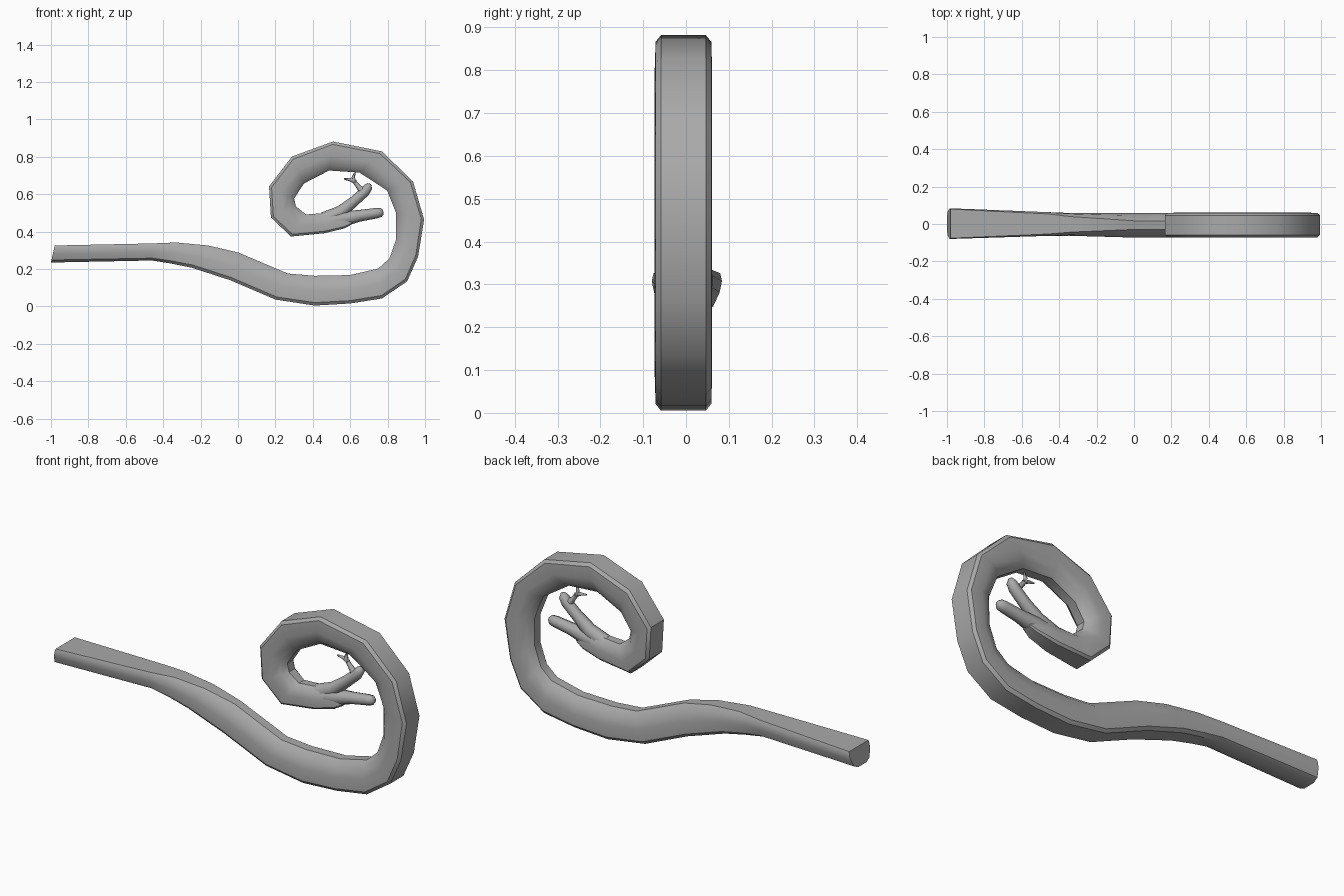
import bpy
import bmesh
import math
from mathutils import Vector

# Remove the default cube
default_cube = bpy.data.objects.get("Cube")
if default_cube:
    bpy.data.objects.remove(default_cube, do_unlink=True)

# Single flat colour
GREY = (0.4, 0.4, 0.4, 1.0)
material = bpy.data.materials.new("plain_grey")
material.use_nodes = True
material.diffuse_color = GREY
shader = next(n for n in material.node_tree.nodes if n.type == 'BSDF_PRINCIPLED')
shader.inputs["Base Color"].default_value = GREY


def loft(name, rings, smooth_angle):
    """Skin a list of equal-sized closed rings and cap both ends."""
    bm = bmesh.new()
    loops = [[bm.verts.new(point) for point in ring] for ring in rings]
    for lower, upper in zip(loops, loops[1:]):
        for i in range(len(lower)):
            j = (i + 1) % len(lower)
            bm.faces.new((lower[i], lower[j], upper[j], upper[i]))
    bm.faces.new(loops[0])
    bm.faces.new(loops[-1])
    bmesh.ops.recalc_face_normals(bm, faces=bm.faces)
    mesh = bpy.data.meshes.new(name)
    bm.to_mesh(mesh)
    bm.free()
    mesh.materials.append(material)
    obj = bpy.data.objects.new(name, mesh)
    bpy.context.collection.objects.link(obj)
    bpy.ops.object.select_all(action='DESELECT')
    obj.select_set(True)
    bpy.context.view_layer.objects.active = obj
    bpy.ops.object.shade_smooth_by_angle(angle=math.radians(smooth_angle))
    return obj


# Half sections from outer edge to inner edge: (depth fraction, width fraction)
COIL_SECTION = [(0, .78), (.1, .97), (.5, 1), (.82, .78), (1, .35)]
END_SECTION = [(0, .4), (.15, .75), (.5, .93), (.8, 1), (1, .95)]


def stem_ring(outer, inner, half_width, centre_y, blend):
    """Ring between an outer and an inner edge point in the xz plane."""
    half = []
    for end, coil in zip(END_SECTION, COIL_SECTION):
        depth = end[0] + (coil[0] - end[0]) * blend
        width = end[1] + (coil[1] - end[1]) * blend
        half.append((depth, width * half_width))
    full = half + [(depth, -width) for depth, width in reversed(half)]
    ring = []
    for depth, y in full:
        x = outer[0] + (inner[0] - outer[0]) * depth
        z = outer[1] + (inner[1] - outer[1]) * depth
        ring.append(Vector((x, y + centre_y, z)))
    return ring


# Main stem: outer x, outer z, inner x, inner z, half width
STEM = [
    (-1, .235, -.98, .326, .082),
    (-.46, .246, -.46, .337, .067),
    (-.36, .23, -.33, .342, .063),
    (-.25, .208, -.16, .326, .064),
    (-.04, .14, 0, .289, .066),
    (.2, .037, .267, .176, .066),
    (.41, .005, .41, .164, .067),
    (.6, .016, .6, .168, .067),
    (.77, .043, .75, .203, .067),
    (.904, .134, .81, .257, .067),
    (.963, .267, .845, .358, .067),
    (.995, .465, .845, .5, .067),
    (.936, .668, .797, .62, .067),
    (.77, .829, .65, .716, .067),
    (.508, .882, .487, .727, .067),
    (.289, .802, .353, .658, .067),
    (.166, .642, .3, .577, .067),
    (.176, .476, .31, .535, .067),
    (.283, .374, .364, .492, .062),
    (.465, .392, .47, .5, .05),
    (.57, .418, .56, .51, .038),
    (.61, .44, .6, .5, .026),
]
stem_rings = []
for index, (ox, oz, ix, iz, half_width) in enumerate(STEM):
    blend = min(1, index / 4)
    centre_y = .002 - .008 * blend
    stem_rings.append(stem_ring((ox, oz), (ix, iz), half_width, centre_y, blend))
loft("curled_stem", stem_rings, 35)


def round_branch(name, path, sides=8):
    """Round tapered tube along (x, z, radius) points."""
    points = [Vector((x, -.006, z)) for x, z, radius in path]
    depth_axis = Vector((0, 1, 0))
    rings = []
    for i, point in enumerate(points):
        before, after = points[max(i - 1, 0)], points[min(i + 1, len(points) - 1)]
        side = (after - before).normalized().cross(depth_axis)
        ring = []
        for k in range(sides):
            angle = math.tau * k / sides
            offset = side * math.cos(angle) + depth_axis * math.sin(angle)
            ring.append(point + offset * path[i][2])
        rings.append(ring)
    return loft(name, rings, 60)


# Forked tip
round_branch("lower_branch", [(.44, .445, .045), (.56, .468, .042), (.65, .485, .031),
                              (.74, .499, .028), (.765, .503, .024), (.777, .505, .012)])
round_branch("upper_branch", [(.46, .465, .04), (.55, .505, .035), (.62, .562, .028),
                              (.68, .615, .027), (.697, .64, .023), (.702, .657, .01)])

# Small forked twig on the upper branch
round_branch("twig", [(.665, .615, .02), (.64, .645, .012), (.617, .675, .01)], 6)
round_branch("twig_left_prong", [(.63, .665, .011), (.6, .678, .009), (.567, .682, .004)], 6)
round_branch("twig_top_prong", [(.62, .665, .011), (.617, .69, .009), (.624, .716, .004)], 6)
